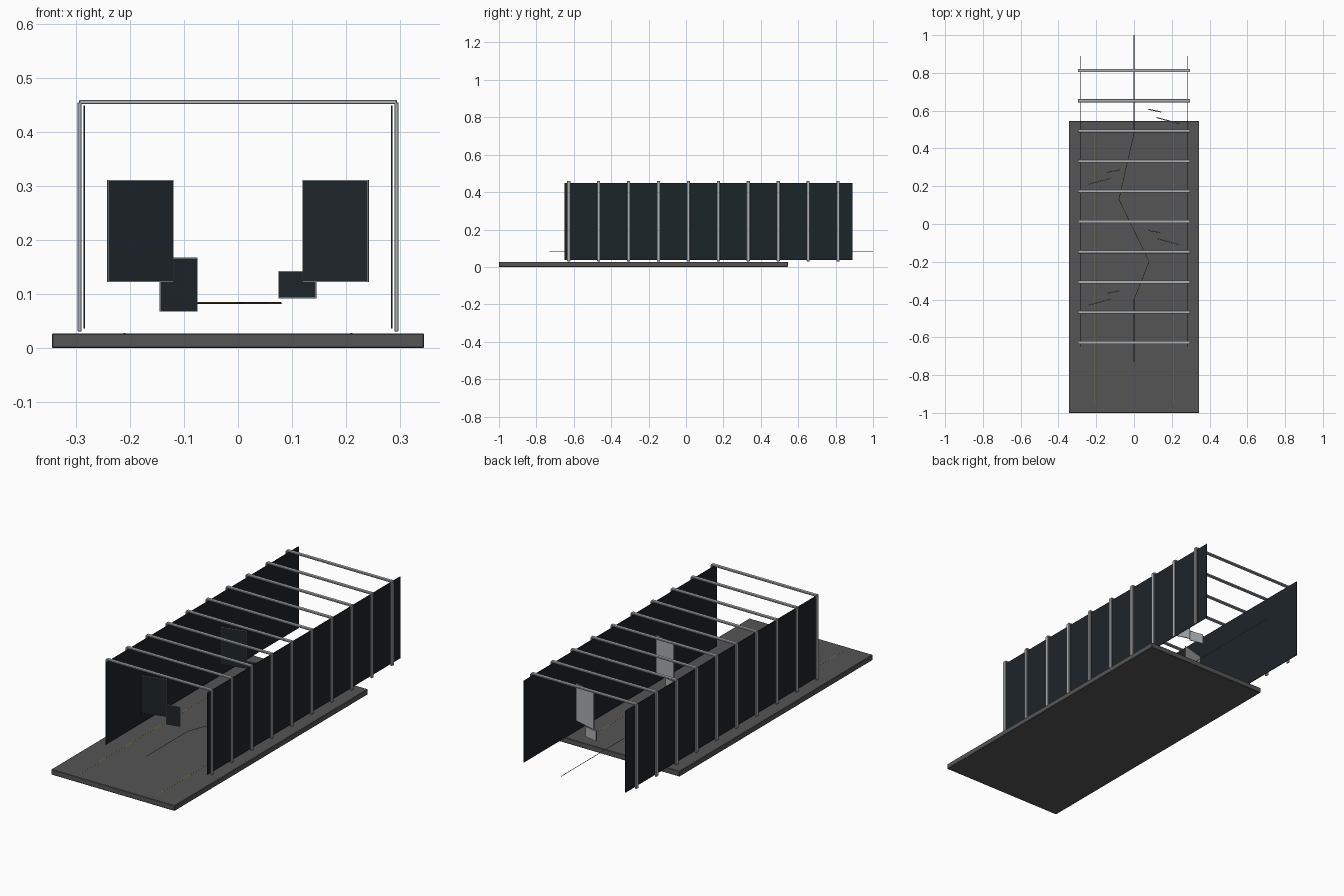
import bpy
from math import radians
from mathutils import Vector, Matrix

if "Cube" in bpy.data.objects:
    bpy.data.objects.remove(bpy.data.objects["Cube"])


def material(name, rgb):
    m = bpy.data.materials.new(name)
    m.diffuse_color = (*rgb, 1)
    m.use_nodes = True
    m.node_tree.nodes["Principled BSDF"].inputs["Base Color"].default_value = m.diffuse_color
    return m


ASPHALT = material("asphalt", (0.09, 0.09, 0.09))
DARK = material("dark_panel", (0.012, 0.018, 0.022))
METAL = material("metal", (0.42, 0.44, 0.46))
LINE = material("guide_line", (0.18, 0.16, 0.06))


def box(name, centre, size, mat, yaw=0, bevel=0):
    bpy.ops.mesh.primitive_cube_add(size=1, location=centre)
    ob = bpy.context.object
    ob.name = name
    ob.data.transform(Matrix.Diagonal((*size, 1)))
    ob.rotation_euler.z = yaw
    ob.data.materials.append(mat)
    if bevel:
        mod = ob.modifiers.new("bevel", 'BEVEL')
        mod.width = bevel
        mod.segments = 1
    return ob


# floor slab with two thin lane lines
box("floor", (0, -0.2275, 0.0135), (0.69, 1.545, 0.027), ASPHALT, bevel=0.002)
for side in (-1, 1):
    box("lane_line", (side * 0.21, -0.2275, 0.027), (0.004, 1.45, 0.0008), LINE)

# side walls
for side in (-1, 1):
    box("side_wall", (side * 0.2845, 0.12, 0.2425), (0.003, 1.54, 0.413), DARK)

# ten portal frames
for i in range(10):
    y = -0.627 + 0.16 * i
    for side in (-1, 1):
        box("frame_post", (side * 0.2935, y, 0.2425), (0.008, 0.017, 0.425),
            METAL, bevel=0.0015)
    box("frame_beam", (0, y, 0.4555), (0.589, 0.017, 0.008), METAL, bevel=0.0015)


def screen(name, centre, width, height, yaw):
    """Grey backing plate with a dark face towards the front."""
    box(name + "_backing", centre, (width, 0.004, height), METAL, yaw)
    front = Matrix.Rotation(yaw, 3, 'Z') @ Vector((0, -0.0025, 0))
    box(name + "_face", Vector(centre) + front,
        (width - 0.003, 0.002, height - 0.003), DARK, yaw)


# hanging screens, alternating left and right
for i in range(4):
    side = -1 if i % 2 == 0 else 1
    y = -0.412 + 0.32 * i
    yaw = -side * radians(15)
    screen("large_screen", (side * 0.181, y, 0.2165), 0.126, 0.189, yaw)
    small_h = 0.1 if i == 0 else 0.051
    screen("small_screen", (side * 0.11, y + 0.053, 0.117), 0.071, small_h,
           -side * radians(12))

# weaving guide path
curve = bpy.data.curves.new("guide_path", 'CURVE')
curve.dimensions = '3D'
curve.bevel_depth = 0.0016
curve.bevel_resolution = 0
curve.use_fill_caps = True
points = [(0, -0.73), (0, -0.4), (0.08, -0.2), (-0.08, 0.13), (0, 0.48), (0, 1.0)]
spline = curve.splines.new('POLY')
spline.points.add(len(points) - 1)
for p, (x, y) in zip(spline.points, points):
    p.co = (x, y, 0.083, 1)
curve.materials.append(LINE)
bpy.context.collection.objects.link(bpy.data.objects.new("guide_path", curve))
